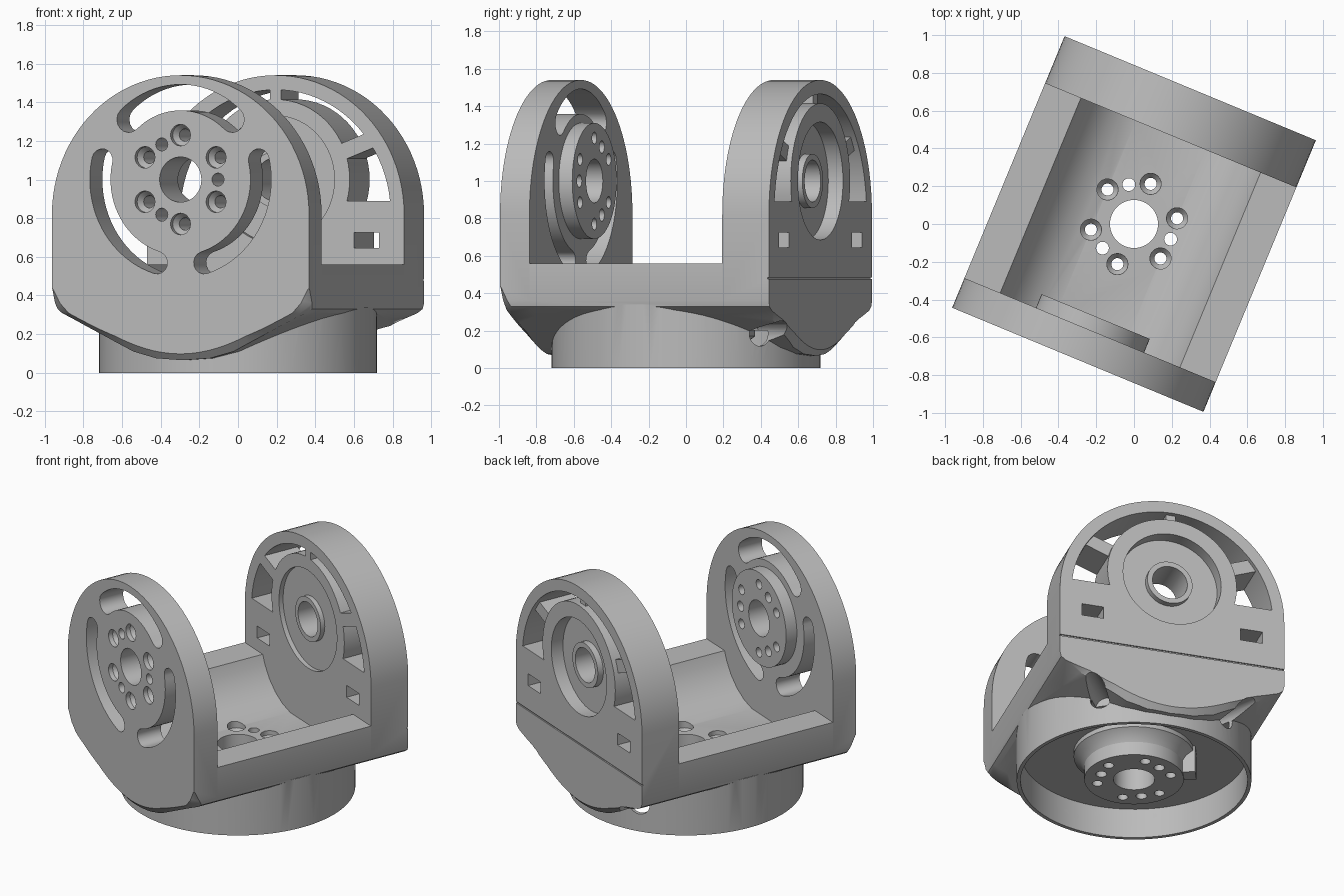
import bpy, bmesh
from math import sin, cos, radians, pi
from mathutils import Matrix

cube = bpy.data.objects.get("Cube")
if cube:
    bpy.data.objects.remove(cube)

grey = bpy.data.materials.new("light_grey")
grey.use_nodes = True
grey.diffuse_color = (0.5, 0.5, 0.5, 1)
grey.node_tree.nodes["Principled BSDF"].inputs["Base Color"].default_value = (0.5, 0.5, 0.5, 1)

W, FRONT, FRONT_IN, BACK_IN, BACK = 0.72, -0.778, -0.608, 0.508, 0.778
ARCH_Z, AXIS_Z, RIM_Z, FLOOR_Z = 0.82, 1.0, 0.56, 0.29


def make(name, bm):
    bmesh.ops.recalc_face_normals(bm, faces=bm.faces)
    mesh = bpy.data.meshes.new(name)
    bm.to_mesh(mesh)
    bm.free()
    mesh.materials.append(grey)
    ob = bpy.data.objects.new(name, mesh)
    bpy.context.collection.objects.link(ob)
    return ob


def prism(name, pts, y0, y1):
    """Extrude an x-z outline from y0 to y1."""
    bm = bmesh.new()
    face = bm.faces.new([bm.verts.new((x, y0, z)) for x, z in pts])
    ext = bmesh.ops.extrude_face_region(bm, geom=[face])["geom"]
    bmesh.ops.translate(bm, vec=(0, y1 - y0, 0),
                        verts=[g for g in ext if isinstance(g, bmesh.types.BMVert)])
    return make(name, bm)


def lathe(name, profile, matrix=Matrix(), seg=48):
    """Solid of revolution about local z, from (radius, z) pairs."""
    bm = bmesh.new()
    rings = [[bm.verts.new((r * cos(2 * pi * i / seg), r * sin(2 * pi * i / seg), z))
              for i in range(seg)] for r, z in profile]
    for a, b in zip(rings, rings[1:]):
        for i in range(seg):
            j = (i + 1) % seg
            bm.faces.new((a[i], a[j], b[j], b[i]))
    bm.faces.new(rings[0])
    bm.faces.new(rings[-1])
    bm.transform(matrix)
    return make(name, bm)


def boolean(ob, tool, op="DIFFERENCE", keep=False):
    mod = ob.modifiers.new("cut", "BOOLEAN")
    mod.operation, mod.solver, mod.object = op, "EXACT", tool
    bpy.context.view_layer.objects.active = ob
    bpy.ops.object.modifier_apply(modifier=mod.name)
    if not keep:
        bpy.data.objects.remove(tool)


def arc(r, a0, a1, n, cx=0, cz=0):
    return [(cx + r * cos(radians(a0 + (a1 - a0) * i / n)),
             cz + r * sin(radians(a0 + (a1 - a0) * i / n))) for i in range(n + 1)]


def box(cx, cz, w, h):
    return [(cx - w / 2, cz - h / 2), (cx + w / 2, cz - h / 2),
            (cx + w / 2, cz + h / 2), (cx - w / 2, cz + h / 2)]


def disc(r, y0, y1, z=AXIS_Z, n=64):
    return prism("disc", arc(r, 0, 360 - 360 / n, n - 1, 0, z), y0, y1)


def slot(r, half, a0, a1):
    """Curved slot with round ends about the pivot axis."""
    ends = [(r * cos(radians(a)), AXIS_Z + r * sin(radians(a))) for a in (a0, a1)]
    return (arc(r + half, a0, a1, 20, 0, AXIS_Z)
            + arc(half, a1, a1 + 180, 8, *ends[1])[1:-1]
            + arc(r - half, a1, a0, 20, 0, AXIS_Z)
            + arc(half, a0 + 180, a0 + 360, 8, *ends[0])[1:-1])


def drill_pattern(ob, matrix, bore, depth):
    """Centre bore, six counterbored screw holes and three pin holes."""
    def drill(angle, dist, profile, seg):
        a = radians(angle)
        spot = matrix @ Matrix.Translation((dist * cos(a), dist * sin(a), 0))
        boolean(ob, lathe("drill", profile, spot, seg))
    drill(0, 0, [(bore, -depth), (bore, 0.1)], 48)
    for k in range(6):
        drill(30 + 60 * k, 0.23, [(0.032, -depth), (0.032, -0.06), (0.056, -0.03), (0.056, 0.1)], 20)
    for k in range(3):
        drill(120 * k, 0.21, [(0.034, -depth), (0.034, 0.1)], 16)


# Shared outline: round top, straight sides, flared underside
under = [(0.712, 0.33), (0.685, 0.31), (0.62, 0.28), (0.54, 0.24), (0.42, 0.18),
         (0.28, 0.11), (0.15, 0.075)]
lower = [(-W, 0.36)] + [(-x, z) for x, z in under] + [(0, 0.065)] + under[::-1] + [(W, 0.36)]
outline = lower + arc(W, 0, 180, 48, 0, ARCH_Z)
cavity = [(0.695, -0.1), (0.695, 0.2)]


def wall(name, y0, y1, corner):
    """Arched wall, trimmed below by a flare that grows out of the foot."""
    ob = prism(name, outline, y0, y1)
    flare = [(0.72, 0), (0.735, 0.05), (0.78, 0.1), (0.86, 0.19), (0.94, 0.26)]
    boolean(ob, lathe("flare", flare + corner + [(1.2, 0.6), (1.2, 2)], seg=96), "INTERSECT")
    boolean(ob, lathe("cavity", cavity, seg=96))
    return ob


# Base: side rims and trough over a round hollow foot
base = prism("base", lower + [(W, RIM_Z), (-W, RIM_Z)], FRONT_IN, BACK_IN)
boolean(base, lathe("foot", [(0.719, 0), (0.719, 0.34)], seg=96), "UNION")
half = [(0.515, RIM_Z), (0.49, 0.5), (0.44, 0.425), (0.37, 0.36), (0.29, 0.315), (0.2, FLOOR_Z)]
trough = [(-x, z) for x, z in half] + half[::-1] + [(0.515, 1), (-0.515, 1)]
boolean(base, prism("trough", trough, FRONT_IN, BACK_IN))
boolean(base, lathe("cavity", cavity, seg=96))

# Mounting hub under the floor, with a key tab
hub = [(0.305, 0.01), (0.305, 0.1), (0.33, 0.14), (0.37, 0.17), (0.37, 0.22)]
boolean(base, lathe("hub", hub, seg=64), "UNION")
tab = prism("tab", box(-0.33, 0.115, 0.1, 0.19), -0.05, 0.05)
tab.data.transform(Matrix.Rotation(radians(-22), 4, "Z"))
boolean(base, tab, "UNION")
drill_pattern(base, Matrix.Translation((0, 0, FLOOR_Z)), 0.127, 0.4)

# Front wall: rounded corners, pivot disc, curved slots and screw pattern
front_wall = wall("front_wall", FRONT, FRONT_IN, [(1.0, 0.31), (1.03, 0.36), (1.055, 0.43)])
boolean(front_wall, disc(0.31, FRONT_IN - 0.05, -0.53), "UNION")
for start, r, width in ((47, 0.425, 0.067), (167, 0.45, 0.058), (287, 0.45, 0.058)):
    boolean(front_wall, prism("slot", slot(r, width, start, start + 86), -1, 0))
face = Matrix.Translation((0, FRONT, AXIS_Z)) @ Matrix.Rotation(pi / 2, 4, "X")
drill_pattern(front_wall, face, 0.117, 0.5)

# Back wall: windows between rim, set-back spokes and bearing ring
back_wall = wall("back_wall", BACK_IN, BACK, [(1.06, 0.32), (1.15, 0.38)])
window = prism("window", arc(0.645, 6.2, 173.8, 40, 0, ARCH_Z), 0.3, 1)
boolean(window, disc(0.415, 0.2, 1.1))
for angle in (21, 90, 159):
    spoke = prism("spoke", box(0.5, 0, 0.6, 0.06 if angle == 90 else 0.085), 0.2, BACK - 0.03)
    spoke.data.transform(Matrix.Translation((0, 0, AXIS_Z))
                         @ Matrix.Rotation(radians(-angle), 4, "Y"))
    boolean(window, spoke)
boolean(back_wall, window)
for side in (-1, 1):
    boolean(back_wall, prism("nut_pocket", box(side * 0.51, 0.685, 0.14, 0.08), 0.3, 1))
boolean(back_wall, prism("groove", box(0, 0.48, 2, 0.01), BACK - 0.008, 1))

# Bearing seat recesses on both faces, leaving a low collar around the bore
for y0, y1, r, collar in ((BACK - 0.085, 0.9, 0.315, BACK - 0.045),
                          (0.4, BACK_IN + 0.03, 0.33, BACK_IN)):
    seat = disc(r, y0, y1)
    boolean(seat, disc(0.145, min(collar, BACK_IN + 0.1), max(collar, BACK_IN + 0.1)))
    boolean(back_wall, seat)
boolean(back_wall, disc(0.112, 0.2, 1.1))

# Cable holes through the back of the foot
for angle in (56, 124):
    aim = (Matrix.Rotation(radians(angle), 4, "Z") @ Matrix.Translation((0.6, 0, 0.185))
           @ Matrix.Rotation(pi / 2, 4, "Y"))
    hole = lathe("cable_hole", [(0.068, 0), (0.068, 0.6)], aim, 24)
    boolean(base, hole, keep=True)
    boolean(back_wall, hole)

# Turn the whole bracket and shade it
for ob in (base, front_wall, back_wall):
    ob.rotation_euler.z = radians(-22.5)
    bpy.ops.object.select_all(action="DESELECT")
    ob.select_set(True)
    bpy.context.view_layer.objects.active = ob
    bpy.ops.object.shade_smooth_by_angle(angle=radians(30))
